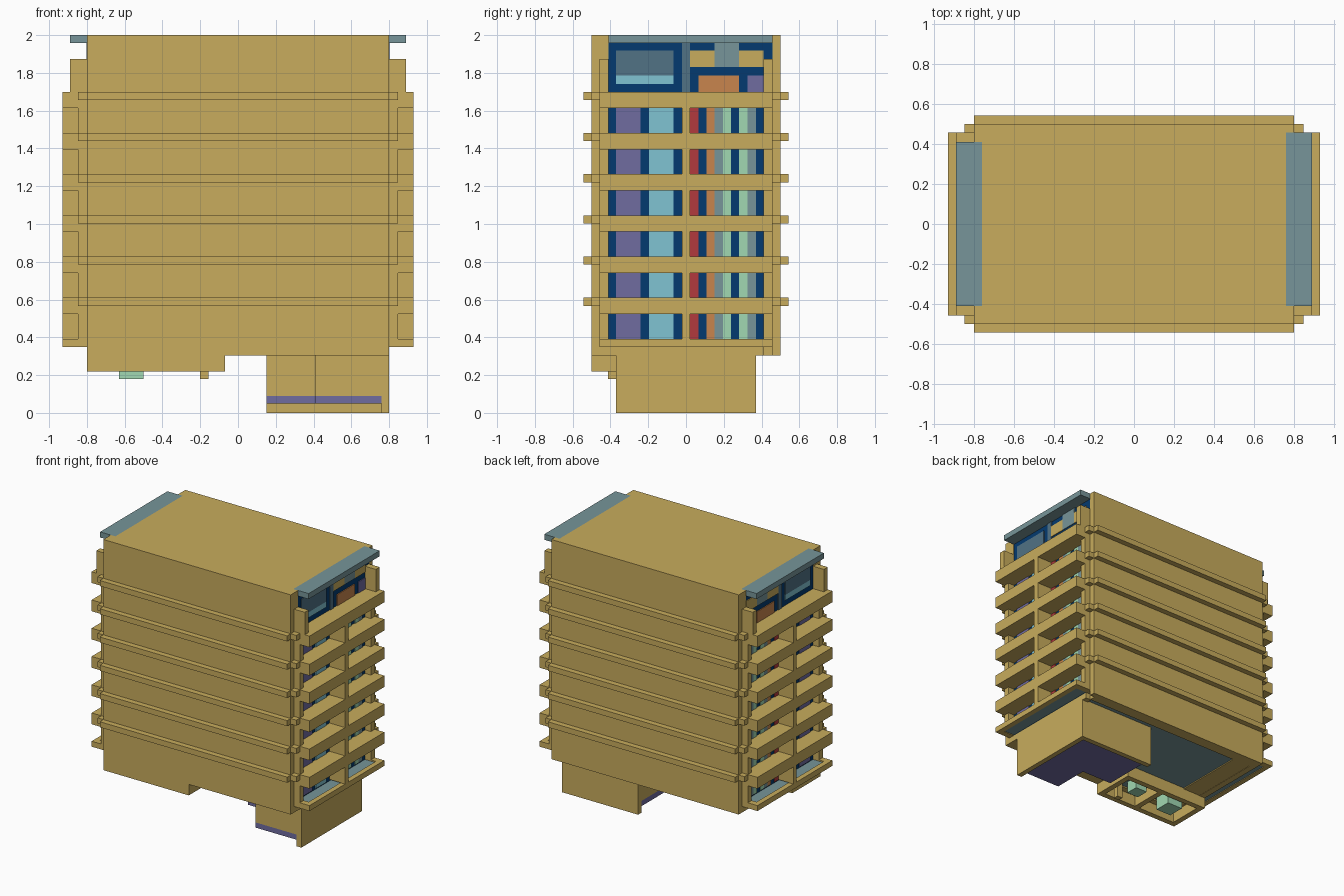
import bpy

if "Cube" in bpy.data.objects:
    bpy.data.objects.remove(bpy.data.objects["Cube"])

COLORS = {
    "tan_concrete": (.578, .413, .109), "slate": (.184, .301, .319),
    "navy": (.001, .042, .162), "purple": (.162, .150, .352),
    "pale_cyan": (.216, .546, .651), "mint": (.356, .686, .445),
    "red": (.445, .042, .047), "orange": (.578, .235, .074),
    "grey_glass": (.082, .168, .235),
}
MATS = {}
for n, c in COLORS.items():
    MATS[n] = bpy.data.materials.new(n)
    MATS[n].diffuse_color = (*c, 1)

FACES = [(0, 1, 3, 2), (4, 6, 7, 5), (0, 4, 5, 1), (2, 3, 7, 6), (0, 2, 6, 4), (1, 5, 7, 3)]


def box(name, xs, ys, zs, color="tan_concrete", bottom=None):
    """Axis-aligned box from ranges; optional second colour for the underside."""
    xs, ys, zs = sorted(xs), sorted(ys), sorted(zs)
    me = bpy.data.meshes.new(name)
    me.from_pydata([(x, y, z) for x in xs for y in ys for z in zs], [], FACES)
    me.materials.append(MATS[color])
    if bottom:
        me.materials.append(MATS[bottom])
        for p in me.polygons:
            if p.normal.z < -.5:
                p.material_index = 1
    ob = bpy.data.objects.new(name, me)
    bpy.context.collection.objects.link(ob)
    return ob


# Core and long walls
box("core", (-.75, .75), (-.41, .41), (.315, 2), bottom="slate")
box("underside_panel", (-.76, -.6), (-.41, .41), (.307, .315))
box("front_wall", (-.8, .8), (-.5, -.41), (.305, 2))
box("back_wall_outer", (-.8, .8), (.457, .5), (.305, 2))
box("back_wall_inner", (-.8, .76), (.41, .457), (.305, 2))

# Floor levels: top of each balcony parapet
LEVELS = [.61 + .218 * i for i in range(6)]

# Horizontal ledges on the long walls, with corner stubs
for i, z in enumerate(LEVELS):
    for s in (-1, 1):
        box(f"ledge_{i}", (-.8, .8), (s * .5, s * .543), (z - .043, z))
        for e in (-1, 1):
            box(f"ledge_corner_{i}", (e * .8, e * .848), (s * .455, s * .5), (z - .043, z))

# Window strips: y range and colour on each storey
STRIPS = [(-.37, -.24, "purple"), (-.197, -.065, "pale_cyan"), (.02, .065, "red"),
          (.108, .152, "orange"), (.152, .195, "slate"), (.195, .238, "mint"),
          (.28, .325, "mint"), (.325, .37, "slate")]
# Top storey details: y range, z range, colour
TOP = [(-.37, -.065, 1.785, 1.918, "grey_glass"), (-.37, -.065, 1.742, 1.785, "pale_cyan"),
       (-.022, .02, 1.70, 1.957, "grey_glass"), (.02, .15, 1.83, 1.918, "tan_concrete"),
       (.15, .28, 1.83, 1.957, "slate"), (.28, .41, 1.83, 1.918, "tan_concrete"),
       (.065, .28, 1.70, 1.787, "orange"), (.325, .41, 1.70, 1.787, "purple")]

# Both balcony ends
for e in (-1, 1):
    side = "right" if e > 0 else "left"
    ymax = .457 if e > 0 else .41
    glass = (e * .797, e * .803)
    box(f"{side}_window_wall", (e * .75, e * .797), (-.41, .41), (.35, 1.957), "navy")
    if e > 0:
        box("right_window_corner", (.76, .797), (.41, .457), (1.7, 1.957), "navy")
    box(f"{side}_roof_edge", (e * .75, e * .76), (-.41, .41), (1.957, 2))
    box(f"{side}_roof_slab", (e * .76, e * .89), (-.41, ymax), (1.957, 2), "slate")
    box(f"{side}_sill", (e * .75, e * .8), (-.41, .41), (.305, .35))
    # Lowest balcony: slate floor inside a tan rim
    box(f"{side}_base_floor", (e * .75, e * .89), (-.41, .41), (.355, .382), "slate")
    box(f"{side}_base_rim", (e * .89, e * .93), (-.457, .457), (.35, .392))
    for s in (-1, 1):
        box(f"{side}_base_rim_end", (e * .76, e * .89), (s * .41, s * .457), (.35, .392))
        box(f"{side}_corner_post", (e * .76, e * .848), (s * .41, s * .457), (.392, 1.70))
        box(f"{side}_top_fin", (e * .76, e * .89), (s * .41, s * .457), (1.70, 1.873))
    box(f"{side}_centre_fin", (e * .76, e * .93), (-.022, .02), (.392, 1.65))
    for i, z in enumerate(LEVELS):
        box(f"{side}_balcony_{i}", (e * .76, e * .93), (-.457, .457), (z - .087, z))
        for y0, y1, c in STRIPS:
            box(f"{side}_window_{i}_{c}", glass, (y0, y1), (z - .22, z - .085), c)
    for y0, y1, z0, z1, c in TOP:
        box(f"{side}_top_window_{c}", glass, (y0, y1), (z0, z1), c)

# L-shaped podium with a purple floor and deeper outer walls
for name, xs, ys in (("front", (.41, .8), (-.37, -.09)), ("back", (.15, .8), (-.09, .37))):
    box(f"podium_{name}", xs, ys, (.09, .315))
    box(f"podium_floor_{name}", (xs[0], .76), (ys[0], min(ys[1], .33)), (.05, .09), "purple")
box("podium_right_skirt", (.76, .8), (-.37, .37), (0, .09))
box("podium_back_skirt", (.15, .76), (.33, .37), (0, .09))

# Entrance canopy frame hanging under the front left corner
ZF = (.22, .315)
box("canopy_front", (-.8, -.07), (-.5, -.457), (.22, .305))
box("canopy_back", (-.8, -.07), (-.195, -.152), ZF)
for x in (-.8, -.435, -.113):
    box("canopy_beam", (x, x + .043), (-.457, -.195), ZF)
box("canopy_post", (-.2, -.155), (-.413, -.37), (.18, .315))
box("canopy_lamp_left", (-.63, -.5), (-.34, -.21), (.18, .315), "mint")
box("canopy_lamp_right", (-.33, -.23), (-.35, -.25), (.225, .315), "mint")

for m in bpy.data.materials:
    if m.users and not m.is_grease_pencil:
        m.use_nodes = True
        m.node_tree.nodes["Principled BSDF"].inputs["Base Color"].default_value = m.diffuse_color
